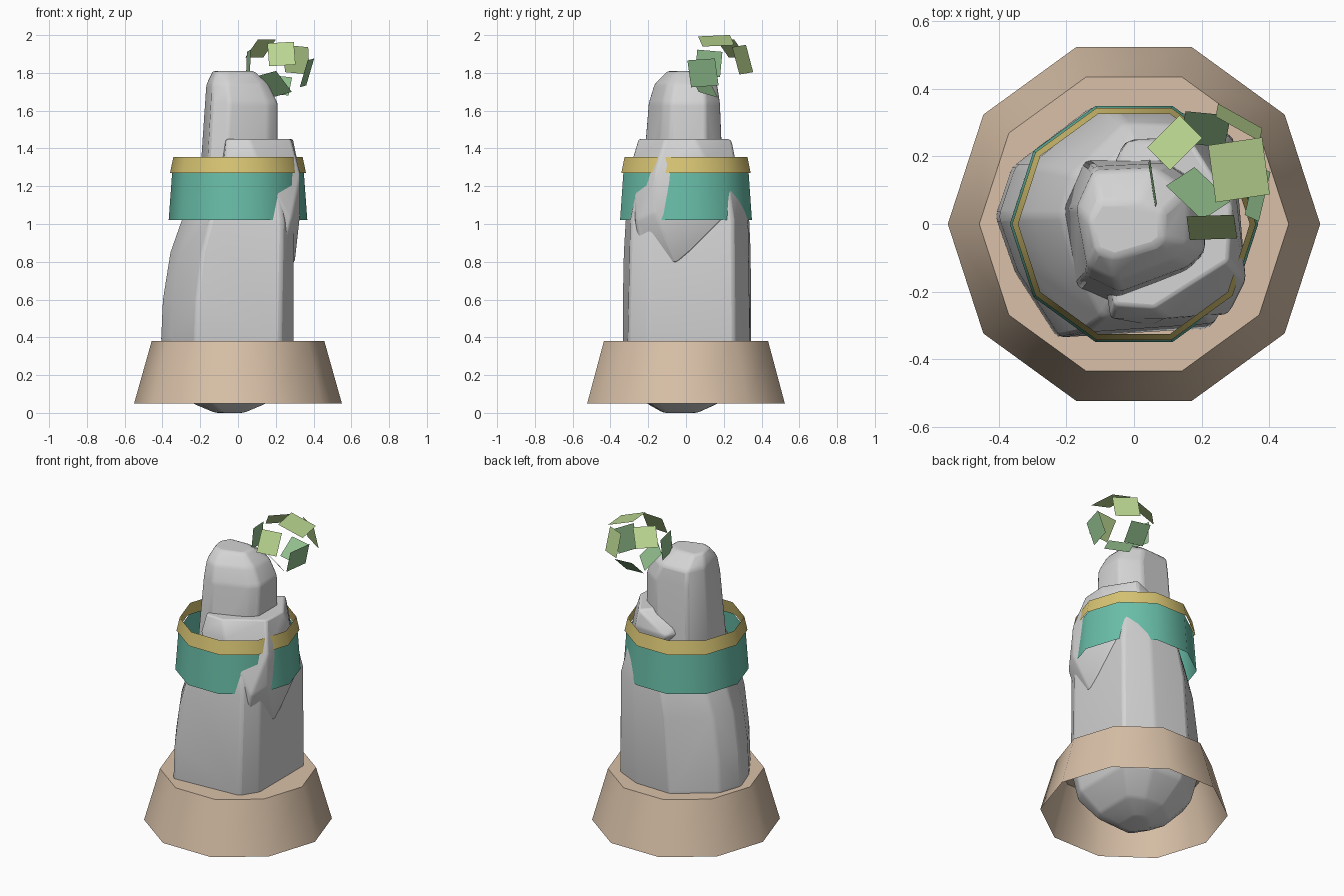
import bpy, bmesh, math
from mathutils import Vector, Matrix

if "Cube" in bpy.data.objects:
    bpy.data.objects.remove(bpy.data.objects["Cube"], do_unlink=True)


def material(name, rgb):
    m = bpy.data.materials.new(name)
    m.use_nodes = True
    m.diffuse_color = (*rgb, 1)
    m.node_tree.nodes["Principled BSDF"].inputs["Base Color"].default_value = (*rgb, 1)
    return m


STONE = material("stone grey", (0.66, 0.66, 0.66))
SAND = material("sand tan", (0.69, 0.53, 0.39))
TEAL = material("teal", (0.14, 0.51, 0.39))
GOLD = material("gold", (0.68, 0.55, 0.17))
LIME = material("lime leaf", (0.49, 0.67, 0.28))
SAGE = material("sage leaf", (0.29, 0.53, 0.27))


def finish(bm, name, mat, smooth=None, bevel=0):
    me = bpy.data.meshes.new(name)
    bm.to_mesh(me)
    bm.free()
    ob = bpy.data.objects.new(name, me)
    bpy.context.collection.objects.link(ob)
    me.materials.append(mat)
    bpy.ops.object.select_all(action='DESELECT')
    ob.select_set(True)
    bpy.context.view_layer.objects.active = ob
    if bevel:
        mod = ob.modifiers.new("soft edges", 'BEVEL')
        mod.width, mod.segments = bevel, 2
        mod.limit_method, mod.angle_limit = 'ANGLE', math.radians(15)
    if smooth:
        bpy.ops.object.shade_smooth_by_angle(angle=math.radians(smooth))
    return ob


def rock(name, points, bevel):
    """Chiselled stone: hull of a few corner points with softened edges."""
    bm = bmesh.new()
    for p in points:
        bm.verts.new(p)
    res = bmesh.ops.convex_hull(bm, input=bm.verts)
    loose = {v for v in res["geom_interior"] + res["geom_unused"]
             if isinstance(v, bmesh.types.BMVert)}
    bmesh.ops.delete(bm, geom=list(loose), context='VERTS')
    bmesh.ops.dissolve_limit(bm, angle_limit=math.radians(4), verts=bm.verts, edges=bm.edges)
    bmesh.ops.recalc_face_normals(bm, faces=bm.faces)
    return finish(bm, name, STONE, 35, bevel)


def stacked(outline, levels):
    """Fit a -1..1 outline into a box (x0, x1, y0, y1) at each height."""
    return [((x0 + x1) / 2 + u * (x1 - x0) / 2, (y0 + y1) / 2 + v * (y1 - y0) / 2, z)
            for z, x0, x1, y0, y1 in levels for u, v in outline]


def ring(name, mat, z0, r0, z1, r1, cap=False):
    """Ten-sided tapered open band, optionally closed on top."""
    bm = bmesh.new()
    loops = [[bm.verts.new((r * math.cos(i * math.tau / 10), r * math.sin(i * math.tau / 10), z))
              for i in range(10)] for z, r in ((z0, r0), (z1, r1))]
    for i in range(10):
        j = (i + 1) % 10
        bm.faces.new((loops[0][i], loops[0][j], loops[1][j], loops[1][i]))
    if cap:
        bm.faces.new(loops[1])
    return finish(bm, name, mat, 40)


# Plinth and the two bands
ring("plinth", SAND, 0.05, 0.55, 0.38, 0.457, cap=True)
ring("teal_band", TEAL, 1.02, 0.367, 1.28, 0.348)
ring("gold_band", GOLD, 1.27, 0.36, 1.355, 0.342)

# Large lower stone
lower_outline = [(-1, 0.05), (-0.86, 0.48), (-0.2, 1), (0.5, 0.98), (1, 0.74),
                 (1, -0.6), (0.8, -0.92), (-0.48, -1), (-0.84, -0.42)]
rock("lower_stone", stacked(lower_outline, [
    (0, -0.12, 0.03, -0.12, 0.06), (0.05, -0.24, 0.15, -0.21, 0.17),
    (0.18, -0.36, 0.26, -0.3, 0.3), (0.38, -0.41, 0.295, -0.335, 0.345),
    (0.6, -0.4, 0.3, -0.335, 0.345), (0.85, -0.36, 0.3, -0.33, 0.343),
    (1.02, -0.3, 0.295, -0.32, 0.335), (1.2, -0.22, 0.26, -0.28, 0.3),
    (1.28, -0.15, 0.2, -0.2, 0.24)]), 0.015)

# Middle stone wedged into the front left side
rock("middle_stone", [
    (0.23, -0.24, 0.82), (0.3, -0.05, 0.79), (0.3, 0.02, 0.85),
    (0.04, -0.3, 1.02), (0.28, -0.265, 1.02), (0.3, 0.19, 1.02),
    (0.33, -0.165, 1.06), (0.33, -0.165, 1.26),
    (-0.07, -0.28, 1.35), (0.1, -0.28, 1.35), (0.3, 0.1, 1.35), (0.18, 0.26, 1.35),
    (-0.03, 0.25, 1.33), (-0.12, 0.05, 1.33),
    (-0.06, -0.24, 1.45), (0.06, -0.25, 1.45), (0.28, -0.11, 1.45), (0.29, 0.05, 1.45),
    (0.17, 0.24, 1.45), (-0.07, 0, 1.45)], 0.012)

# Upper stone
upper_outline = [(-1, 0.3), (-0.7, 0.95), (0.4, 1), (1, 0.6), (1, -0.35),
                 (0.75, -0.6), (-0.3, -1), (-0.8, -0.75)]
rock("upper_stone", stacked(upper_outline, [
    (1.15, -0.21, 0.205, -0.24, 0.2), (1.45, -0.19, 0.21, -0.22, 0.185),
    (1.64, -0.18, 0.21, -0.2, 0.18), (1.74, -0.17, 0.16, -0.17, 0.165),
    (1.81, -0.135, 0.085, -0.1, 0.07)]), 0.015)

# Loose ball of flat square leaves: centre, facing, roll, size, colour
leaves = [
    ((0.23, -0.01, 1.9), (0, -0.87, 0.5), 4, 0.14, LIME),
    ((0.31, 0.16, 1.97), (0.32, 0, 0.95), 8, 0.17, LIME),
    ((0.12, 0.24, 1.93), (-0.5, 0.5, 0.7), 0, 0.135, LIME),
    ((0.31, 0.3, 1.87), (0.5, 0.85, 0.25), 5, 0.15, LIME),
    ((0.055, 0.12, 1.85), (-1, -0.15, 0.05), 5, 0.135, SAGE),
    ((0.19, 0.09, 1.74), (-0.4, -0.6, -0.6), 15, 0.15, SAGE),
    ((0.365, 0.09, 1.8), (0.93, -0.2, -0.3), 4, 0.15, SAGE),
    ((0.21, 0.28, 1.735), (0, 0.72, -0.7), 8, 0.135, SAGE),
]
for n, (centre, facing, roll, size, mat) in enumerate(leaves, 1):
    turn = Vector(facing).to_track_quat('Z', 'Y').to_matrix().to_4x4()
    place = Matrix.Translation(centre) @ turn @ Matrix.Rotation(math.radians(roll), 4, 'Z')
    bm = bmesh.new()
    bmesh.ops.create_grid(bm, x_segments=1, y_segments=1, size=size / 2, matrix=place)
    finish(bm, f"leaf_{n}", mat)
